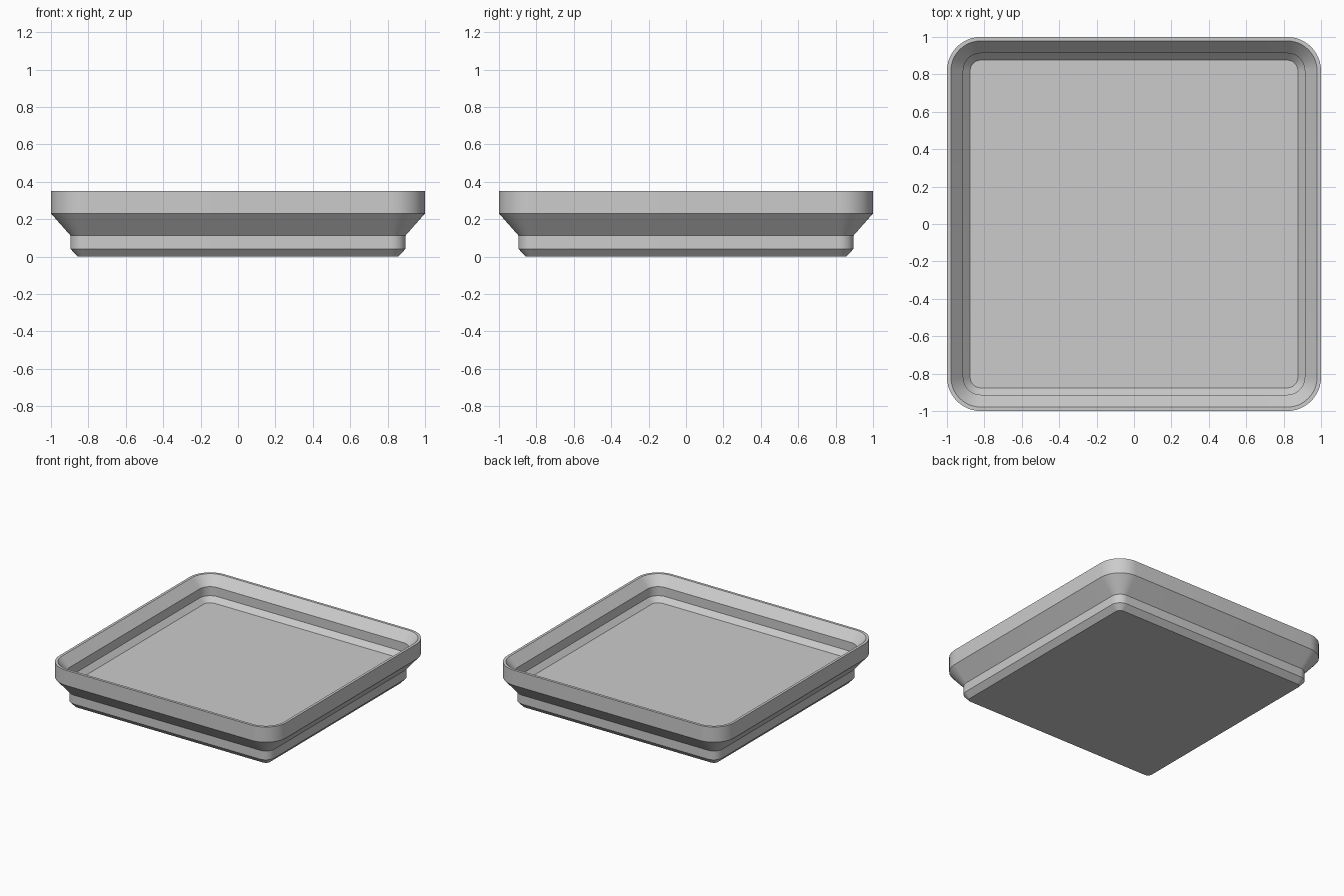
import bpy
import bmesh
from math import radians, sin, cos, pi

cube = bpy.data.objects.get("Cube")
if cube:
    bpy.data.objects.remove(cube, do_unlink=True)

# Material
grey = bpy.data.materials.new("plain grey")
grey.use_nodes = True
colour = (0.6, 0.6, 0.6, 1)
grey.diffuse_color = colour
grey.node_tree.nodes["Principled BSDF"].inputs["Base Color"].default_value = colour

CORNER = 0.819    # centre of every corner arc, so all outlines are concentric
STEPS = 12        # segments per corner


def outline(bm, half, z):
    """Rounded square of the given half width."""
    radius = half - CORNER
    ring = []
    for quarter, (sx, sy) in enumerate([(1, 1), (-1, 1), (-1, -1), (1, -1)]):
        for i in range(STEPS + 1):
            a = (quarter + i / STEPS) * pi / 2
            ring.append(bm.verts.new((sx * CORNER + radius * cos(a),
                                      sy * CORNER + radius * sin(a), z)))
    return ring


# Wall section (half width, height): up the outside, over the rim, down inside
section = [
    (0.857, 0), (0.896, 0.042), (0.896, 0.113), (1, 0.231), (1, 0.352),
    (0.979, 0.352), (0.913, 0.279), (0.913, 0.207), (0.876, 0.168),
]

bm = bmesh.new()
rings = [outline(bm, half, z) for half, z in section]
for low, high in zip(rings, rings[1:]):
    for i in range(len(low)):
        j = (i + 1) % len(low)
        bm.faces.new((low[i], low[j], high[j], high[i]))

# Underside and tray floor
bm.faces.new(rings[0][::-1])
bm.faces.new(rings[-1])
bmesh.ops.recalc_face_normals(bm, faces=bm.faces)

mesh = bpy.data.meshes.new("tray")
bm.to_mesh(mesh)
bm.free()
mesh.materials.append(grey)
tray = bpy.data.objects.new("tray", mesh)
bpy.context.collection.objects.link(tray)

# Smooth corners, crisp bevel edges
bpy.ops.object.select_all(action='DESELECT')
tray.select_set(True)
bpy.context.view_layer.objects.active = tray
bpy.ops.object.shade_smooth_by_angle(angle=radians(25))
